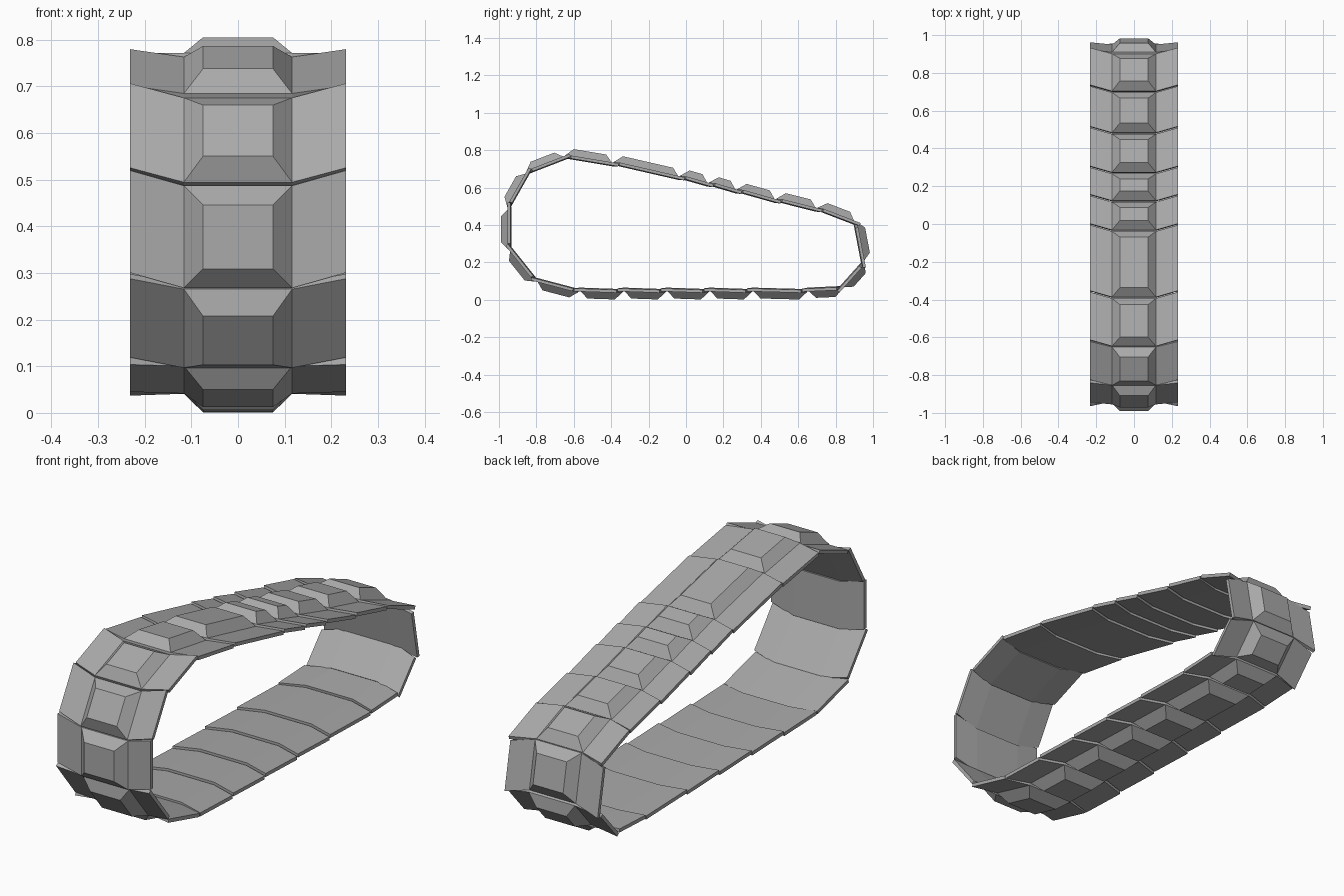
import bpy
import bmesh
from mathutils import Vector, Matrix

if "Cube" in bpy.data.objects:
    bpy.data.objects.remove(bpy.data.objects["Cube"], do_unlink=True)

steel = bpy.data.materials.new("track_grey")
steel.use_nodes = True
grey = (0.4, 0.4, 0.4, 1)
steel.diffuse_color = grey
steel.node_tree.nodes["Principled BSDF"].inputs["Base Color"].default_value = grey

# Joints of the closed track loop as (y, z): up the front, back over the top, forward along the ground
JOINTS = [(-.945, .265), (-.953, .49), (-.855, .68), (-.65, .768), (-.39, .733),
          (-.035, .66), (.12, .624), (.27, .588), (.48, .537), (.70, .49),
          (.905, .42), (.955, .203), (.84, .062), (.65, .045), (.355, .045),
          (.125, .045), (-.105, .045), (-.335, .045), (-.57, .045), (-.80, .097)]

HALF_WIDTH, HALF_PAD = .232, .116
SWEEP = .033        # wings lead the centre along the track
FLARE = .004        # wings bend slightly outwards
THICK = .016
PAD_HEIGHT = PAD_INSET = .041
GAP, STEP = .003, .004


def make_link(name, start, end):
    """One chevron plate with a raised bevelled pad on its outer centre."""
    a, b = Vector((0, *start)), Vector((0, *end))
    along = (b - a).normalized()
    out = Vector((0, -along.z, along.y))
    length = (b - a).length
    bm = bmesh.new()

    def row(s, depth):
        verts = []
        for x in (-HALF_WIDTH, -HALF_PAD, HALF_PAD, HALF_WIDTH):
            wing = abs(x) > HALF_PAD
            verts.append(bm.verts.new((x, s + SWEEP * wing, depth + FLARE * wing)))
        return verts

    # Trailing end sits slightly proud, leading end slightly sunk
    s0, s1 = GAP, length - GAP
    o0, o1 = row(s0, STEP), row(s1, -STEP)
    i0, i1 = row(s0, STEP - THICK), row(s1, -STEP - THICK)
    outer = []
    for k in range(3):
        for p, q in ((o0, o1), (i1, i0), (o1, i1), (i0, o0)):
            face = bm.faces.new((p[k], p[k + 1], q[k + 1], q[k]))
            if p is o0:
                outer.append(face)
    for k in (0, 3):
        bm.faces.new((o0[k], o1[k], i1[k], i0[k]))
    bmesh.ops.recalc_face_normals(bm, faces=bm.faces)

    # Raised pad
    bmesh.ops.inset_individual(bm, faces=[outer[1]], thickness=PAD_INSET,
                               depth=PAD_HEIGHT, use_even_offset=True)

    mesh = bpy.data.meshes.new(name)
    bm.to_mesh(mesh)
    bm.free()
    mesh.materials.append(steel)
    link = bpy.data.objects.new(name, mesh)
    link.matrix_world = Matrix.Translation(a) @ Matrix(
        (Vector((1, 0, 0)), along, out)).transposed().to_4x4()
    bpy.context.collection.objects.link(link)


for n, joint in enumerate(JOINTS):
    make_link(f"track_link_{n + 1}", joint, JOINTS[(n + 1) % len(JOINTS)])
